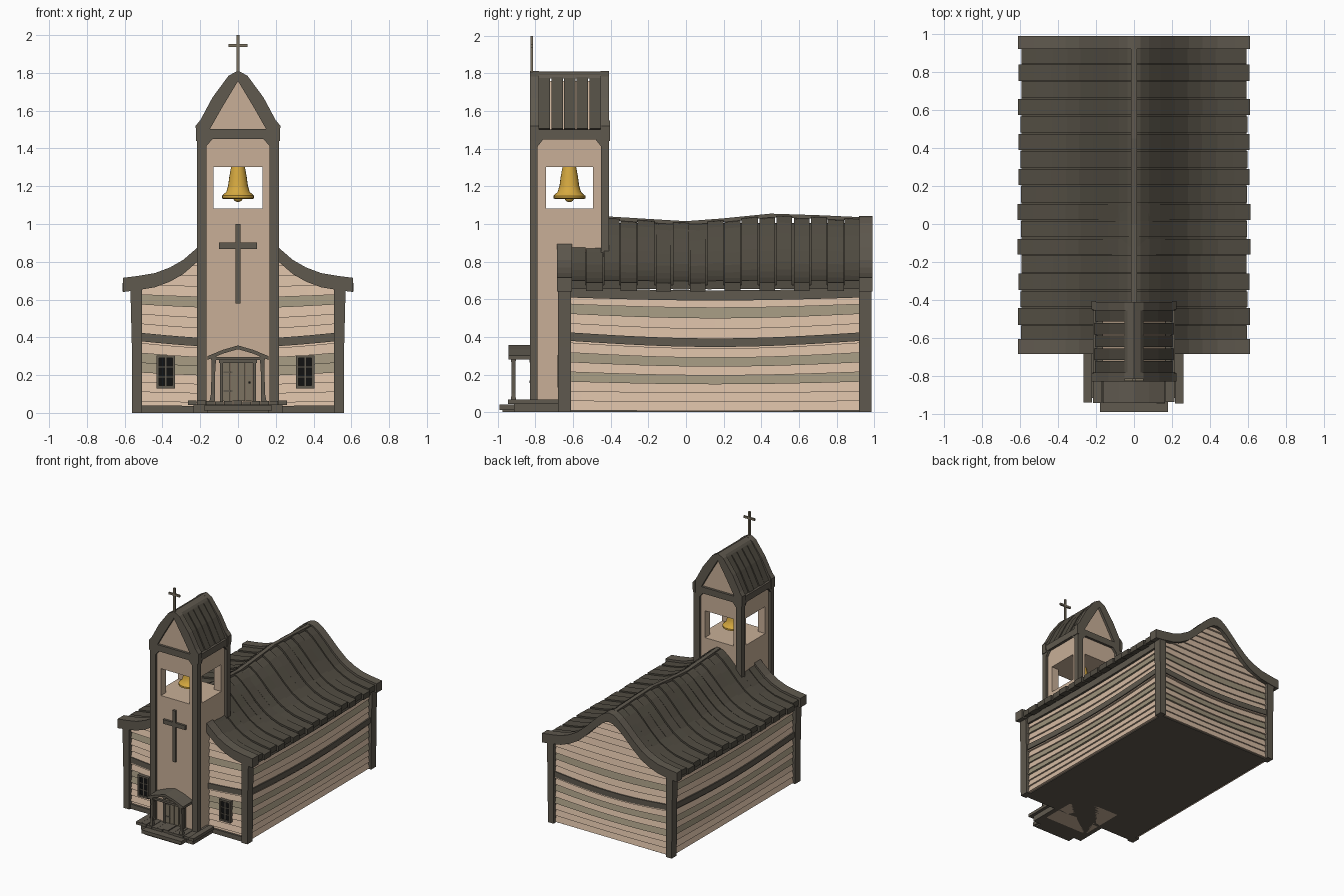
import bpy, bmesh, math, random
from mathutils import Vector

if "Cube" in bpy.data.objects:
    bpy.data.objects.remove(bpy.data.objects["Cube"])
random.seed(4)

def mat(name, r, g, b):
    m = bpy.data.materials.new(name)
    m.diffuse_color = (r, g, b, 1)
    m.use_nodes = True
    m.node_tree.nodes["Principled BSDF"].inputs["Base Color"].default_value = m.diffuse_color
    return m

DARK = mat("dark_timber", .115, .10, .077)
ROOF = mat("roof_timber", .082, .072, .054)
TAN = mat("tan_plank", .66, .49, .36)
GREY = mat("weathered_plank", .34, .29, .20)
PANEL = mat("tower_panel", .58, .43, .31)
DOOR = mat("door_wood", .20, .17, .12)
GOLD = mat("bell_gold", .66, .39, .05)
BLACK = mat("window_black", .006, .006, .006)

# Join a list of cross-section rings into one closed solid
def loft(name, rings, m):
    bm = bmesh.new()
    vs = [[bm.verts.new(p) for p in r] for r in rings]
    n = len(vs[0])
    for a, b in zip(vs, vs[1:]):
        for i in range(n):
            j = (i + 1) % n
            bm.faces.new((a[i], a[j], b[j], b[i]))
    bm.faces.new(vs[0])
    bm.faces.new(vs[-1])
    bmesh.ops.recalc_face_normals(bm, faces=bm.faces)
    me = bpy.data.meshes.new(name)
    bm.to_mesh(me)
    bm.free()
    me.materials.append(m)
    ob = bpy.data.objects.new(name, me)
    bpy.context.collection.objects.link(ob)
    return ob

def box(name, x0, x1, y0, y1, z0, z1, m):
    ring = lambda z: [(x0, y0, z), (x1, y0, z), (x1, y1, z), (x0, y1, z)]
    return loft(name, [ring(z0), ring(z1)], m)

def lerp_table(pts, x):
    for (a, u), (b, v) in zip(pts, pts[1:]):
        if x <= b:
            return u + (v - u) * max(0, (x - a) / (b - a))
    return pts[-1][1]

# Flared roof profile (x, z) and the wavy ridge (y, dz)
HALF = [(0, 1.042), (.035, 1.035), (.08, 1.005), (.14, .95), (.215, .875), (.29, .81),
        (.36, .77), (.44, .74), (.53, .725), (.61, .715)]
FULL = [(-x, z) for x, z in HALF[:0:-1]] + HALF
WAVE = [(-.7, 0), (-.4, .008), (-.2, -.006), (0, -.018), (.2, -.003), (.45, .022), (.7, .014), (1, 0)]
roof_z = lambda x: lerp_table(HALF, abs(x))

def roof_band(name, y0, y1, drop, thick, m, xs=1.0, wave=True):
    rings = []
    for x, z in FULL:
        k = max(0, (z - .68) / .36) if wave else 0
        a, b = (z - drop + k * lerp_table(WAVE, y) for y in (y0, y1))
        rings.append([(x * xs, y0, a), (x * xs, y1, b), (x * xs, y1, b - thick), (x * xs, y0, a - thick)])
    return loft(name, rings, m)

# Roof: underlay, alternating planks, gable trims, ridge cap
roof_band("roof_underlay", -.62, .94, .04, .02, ROOF, .97)
N = 17
W = 1.56 / N
for i in range(N):
    y = -.625 + i * W
    roof_band("roof_plank", y + random.uniform(0, .006), y + W - random.uniform(0, .006),
              .016 + .011 * (i % 2), .045, ROOF, (1.0 if i % 2 else .975) + random.uniform(-.006, .006))
roof_band("front_gable_trim", -.685, -.605, 0, .075, DARK, 1, False)
roof_band("back_gable_trim", .92, .99, 0, .075, DARK, 1, False)
loft("ridge_cap", [[(s, y, 1.033 + lerp_table(WAVE, y) + dz) for s, dz in
     ((-.016, -.02), (.016, -.02), (.016, 0), (-.016, 0))] for y in (-.42, -.2, 0, .2, .45, .7, .93)], DARK)

# Walls: sagging strips of siding over a solid core
box("wall_core", -.525, .525, -.64, .95, 0, .64, DARK)

def strip(name, place, z0, z1, o0, o1, m, gable=False):
    rings = []
    for k in range(21):
        t = -1 + k / 10
        def zz(z):
            amp = .035 * min(1, z / .4) * max(0, min(1, (.8 - z) / .4))
            z -= amp * math.cos(t * math.pi / 2)
            return min(z, roof_z(t * .53) - .03) if gable else z
        a, b = zz(z0), zz(z1)
        rings.append([place(t, -.02, a), place(t, o0, a), place(t, o1, b), place(t, -.02, b)])
    return loft(name, rings, m)

WALLS = {
    "right": (lambda t, o, z: (.527 + o, .155 + t * .79, z), False, (3, 5, 10)),
    "left": (lambda t, o, z: (-.527 - o, .155 + t * .79, z), False, (3, 5, 10)),
    "front": (lambda t, o, z: (t * .525, -.638 - o, z), True, (4, 5, 11)),
    "back": (lambda t, o, z: (t * .525, .948 + o, z), True, (3, 5, 10)),
}
for side, (place, gable, greys) in WALLS.items():
    for r in range(20 if gable else 12):
        z = .008 + r * .0515
        strip(side + "_plank", place, z, z + .054, .018 + random.uniform(-.003, .003), .004,
              GREY if r in greys else TAN, gable)
    strip(side + "_middle_beam", place, .38, .425, .026, .026, DARK)
    if not gable:
        strip(side + "_top_beam", place, .61, .66, .026, .026, DARK)
strip("front_base_beam", WALLS["front"][0], 0, .04, .026, .026, DARK)

# Slightly leaning corner posts
for s in (-1, 1):
    for y0, y1 in ((-.68, -.61), (.92, .985)):
        loft("corner_post", [[(s * .508, y0, z), (s * xo, y0, z), (s * xo, y1, z), (s * .508, y1, z)]
                             for z, xo in ((0, .56), (.35, .562), (.67, .57))], DARK)

# Front windows with mullions
for cx in (-.382, .355):
    box("window_glass", cx - .043, cx + .043, -.672, -.63, .137, .298, BLACK)
    for s in (-1, 1):
        box("window_frame_side", cx + s * .042 - .007, cx + s * .042 + .007, -.682, -.63, .13, .305, DARK)
    for z in (.13, .291):
        box("window_frame_rail", cx - .049, cx + .049, -.682, -.63, z, z + .014, DARK)
    box("window_mullion", cx - .004, cx + .004, -.677, -.64, .14, .295, DARK)
    for z in (.19, .243):
        box("window_bar", cx - .04, cx + .04, -.677, -.64, z - .003, z + .003, DARK)

# Tower body with a belfry open on four sides
Y0, Y1, CY = -.83, -.41, -.62
box("tower_shaft", -.195, .195, -.81, -.43, 0, 1.082, PANEL)
box("belfry_header", -.195, .195, -.81, -.43, 1.302, 1.47, PANEL)
for s in (-1, 1):
    x0, x1 = sorted((s * .13, s * .195))
    for y0, y1 in ((-.81, -.745), (-.495, -.43)):
        box("belfry_pier", x0, x1, y0, y1, 1.08, 1.31, PANEL)
    px0, px1 = sorted((s * .167, s * .217))
    for y0, y1 in ((Y0, -.788), (-.452, Y1)):
        box("tower_post", px0, px1, y0, y1, 0, 1.49, DARK)
    box("tower_side_beam", px0, px1, Y0, Y1, 1.45, 1.502, DARK)
    # corner brackets under the beams
    for y0, y1 in ((Y0, -.8), (-.44, Y1)):
        loft("front_bracket", [[(s * .17, y, 1.455), (s * .13, y, 1.455), (s * .17, y, 1.41)] for y in (y0, y1)], DARK)
    for y, d in ((-.79, .035), (-.45, -.035)):
        loft("side_bracket", [[(s * x, y, 1.455), (s * x, y + d, 1.455), (s * x, y, 1.41)] for x in (.185, .215)], DARK)
for y0, y1 in ((Y0, -.79), (-.45, Y1)):
    box("tower_cross_beam", -.21, .21, y0, y1, 1.45, 1.502, DARK)

# Tower roof: bowed gable frames, panels, side planks, ridge
OUT = [(.217, 1.44), (.218, 1.515), (.135, 1.67), (.05, 1.785), (0, 1.812)]
INN = [(.165, 1.44), (.15, 1.50), (.088, 1.61), (.028, 1.71), (0, 1.757)]
mirrored = lambda p: [(-x, z) for x, z in p] + p[-2::-1]
for y0, y1 in ((Y0, -.782), (-.455, Y1)):
    loft("tower_gable_frame", [[(a, y0, b), (a, y1, b), (c, y1, d), (c, y0, d)]
         for (a, b), (c, d) in zip(mirrored(OUT), mirrored(INN))], DARK)
loft("tower_gable_panel", [[(-.17, y, 1.48), (.17, y, 1.48), (.02, y, 1.76), (-.02, y, 1.76)]
     for y in (-.81, -.43)], PANEL)
for i in range(5):
    y = -.785 + i * .067
    k = .93 + .025 * (i % 2)
    for s in (-1, 1):
        loft("tower_roof_plank", [[(s * a * k, y + .003, b - .008), (s * a * k, y + .063, b - .008),
             (s * c, y + .063, d), (s * c, y + .003, d)] for (a, b), (c, d) in zip(OUT[1:], INN[1:])], ROOF)
# eave flares and ridge
for s in (-1, 1):
    for y in (Y0, -.45):
        loft("eave_flare", [[(s * .20, yy, 1.44), (s * .222, yy, 1.44), (s * .224, yy, 1.52), (s * .2, yy, 1.55)]
             for yy in (y, y + .045)], DARK)
loft("tower_ridge", [[(-.05, y, 1.772), (.05, y, 1.772), (.035, y, 1.793), (0, y, 1.811), (-.035, y, 1.793)]
     for y in (Y0, Y1)], DARK)

# Crosses
box("spire_cross_upright", -.008, .008, -.826, -.812, 1.79, 2.0, DOOR)
box("spire_cross_arm", -.05, .05, -.826, -.812, 1.938, 1.954, DOOR)
box("wall_cross_upright", -.013, .013, -.828, -.80, .58, 1.0, DARK)
box("wall_cross_arm", -.1, .1, -.828, -.80, .868, .902, DARK)

# Bell and clapper
BELL = [(.075, 1.132), (.085, 1.137), (.085, 1.15), (.062, 1.17), (.052, 1.205), (.046, 1.25), (.036, 1.305)]
bell = loft("bell", [[(r * math.cos(a), CY + r * math.sin(a), z) for a in
            [i * math.tau / 20 for i in range(20)]] for r, z in BELL], GOLD)
bpy.ops.mesh.primitive_uv_sphere_add(segments=12, ring_count=8, radius=.027, location=(0, CY, 1.143))
clapper = bpy.context.object
clapper.name = "bell_clapper"
clapper.data.materials.append(GOLD)
for ob in (bell, clapper):
    bpy.context.view_layer.objects.active = ob
    ob.select_set(True)
    bpy.ops.object.shade_smooth_by_angle(angle=.6)

# Porch: step, deck boards, posts, gable roof
box("porch_base", -.235, .235, -.915, -.64, 0, .045, DARK)
box("porch_step", -.18, .18, -.99, -.91, .012, .04, DARK)
box("step_riser", -.165, .165, -.975, -.91, 0, .02, DARK)
for i in range(11):
    x = -.265 + i * .048
    box("deck_board", x, x + .045, -.94 + random.uniform(-.006, .006), -.68, .043, .064 + random.uniform(-.003, .003), DARK)
for s in (-1, 1):
    loft("porch_post", [[(s * x + a, -.917 + b, z) for a, b in ((-w, -w), (w, -w), (w, w), (-w, w))]
         for x, w, z in ((.137, .014, .06), (.133, .010, .1), (.13, .010, .24), (.128, .014, .30))], DARK)
    box("porch_side_beam", *sorted((s * .118, s * .142)), -.935, -.81, .28, .3, DARK)
box("porch_front_beam", -.135, .135, -.93, -.908, .28, .297, DARK)
loft("porch_roof", [[(x, -.942, z), (x, -.81, z), (x, -.81, z - .02), (x, -.942, z - .02)]
     for x, z in ((-.162, .30), (-.08, .334), (0, .357), (.08, .334), (.162, .30))], DARK)

# Plank door with frame, hinges and knob
for i in range(4):
    box("door_plank", -.08 + i * .04, -.042 + i * .04, -.822, -.80, .064, .265, DOOR)
for s in (-1, 1):
    box("door_jamb", *sorted((s * .08, s * .096)), -.83, -.80, .06, .28, DARK)
box("door_lintel", -.1, .1, -.832, -.80, .263, .282, DARK)
for z in (.11, .21):
    box("door_hinge", -.078, -.03, -.826, -.81, z, z + .01, DARK)
box("door_knob", .055, .067, -.832, -.81, .155, .167, BLACK)
